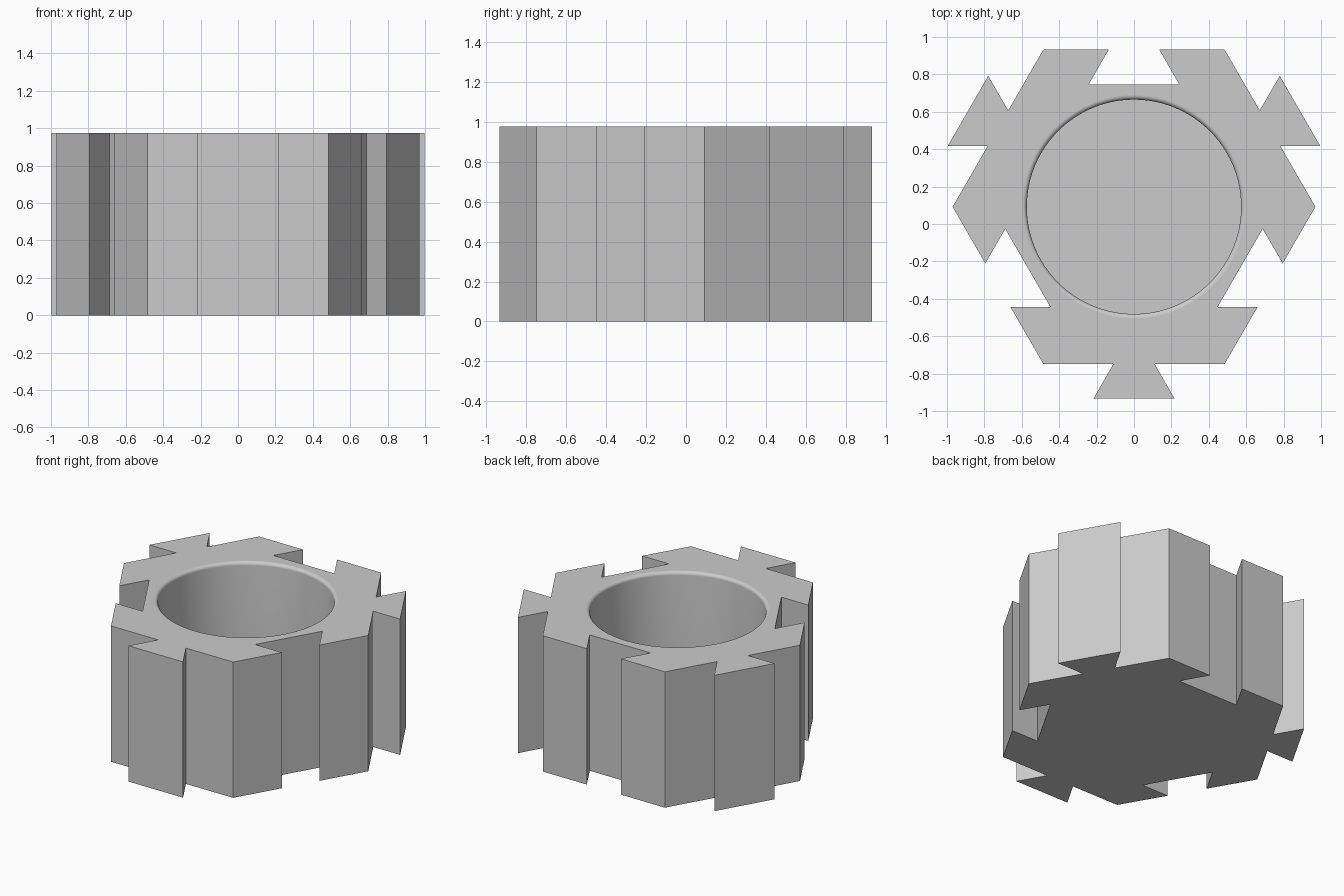
import bpy
import bmesh
from math import sin, cos, pi, radians, sqrt
from mathutils import Matrix, Vector

if "Cube" in bpy.data.objects:
    bpy.data.objects.remove(bpy.data.objects["Cube"], do_unlink=True)

HEIGHT = 0.975
CENTRE_Y = 0.092
APOTHEM = 0.84          # hexagon centre to side
HALF_SIDE = APOTHEM / sqrt(3)
DEPTH = 0.185           # dovetail depth
FLARE = DEPTH / sqrt(3)
HOLE_R = 0.573
FILLET = 0.024
FLOOR = 0.1
SEGMENTS = 96


def hexagon_side(index):
    """One side with a dovetail: tails and sockets alternate."""
    tail = index % 2 == 0
    neck = 0.11 if tail else 0.135
    reach = DEPTH if tail else -DEPTH
    wide = neck + FLARE
    side = [(APOTHEM, -HALF_SIDE), (APOTHEM, -neck), (APOTHEM + reach, -wide),
            (APOTHEM + reach, wide), (APOTHEM, neck)]
    turn = Matrix.Rotation(radians(30 + 60 * index), 3, 'Z')
    return [turn @ Vector((x, y, 0)) for x, y in side]


def ring(bm, radius, z):
    return [bm.verts.new((radius * cos(2 * pi * i / SEGMENTS),
                          radius * sin(2 * pi * i / SEGMENTS), z))
            for i in range(SEGMENTS)]


def bridge(bm, lower, upper, smooth):
    n = len(lower)
    for i in range(n):
        j = (i + 1) % n
        bm.faces.new((lower[i], lower[j], upper[j], upper[i])).smooth = smooth


def loop_edges(bm, verts):
    return [bm.edges.get((v, verts[(i + 1) % len(verts)]))
            for i, v in enumerate(verts)]


bm = bmesh.new()

# Outer wall and underside
outline = [p for k in range(6) for p in hexagon_side(k)]
base = [bm.verts.new(p) for p in outline]
top = [bm.verts.new((p.x, p.y, HEIGHT)) for p in outline]
bridge(bm, base, top, False)
bmesh.ops.triangle_fill(bm, edges=loop_edges(bm, base), use_beauty=True)

# Round cavity with a rounded lip
profile = [(HOLE_R, FLOOR)]
for i in range(9):
    a = pi / 2 * i / 8
    profile.append((HOLE_R + FILLET * (1 - cos(a)),
                    HEIGHT - FILLET * (1 - sin(a))))
rings = [ring(bm, r, z) for r, z in profile]
for lower, upper in zip(rings, rings[1:]):
    bridge(bm, lower, upper, True)
bm.faces.new(rings[0])

# Top face around the cavity
bmesh.ops.triangle_fill(
    bm, edges=loop_edges(bm, top) + loop_edges(bm, rings[-1]), use_beauty=True)

bmesh.ops.recalc_face_normals(bm, faces=bm.faces[:])
# Merge the flat triangles where possible
flat = [e for e in bm.edges if len(e.link_faces) == 2
        and all(abs(f.normal.z) > 0.9999 and not f.smooth for f in e.link_faces)]
bmesh.ops.join_triangles(bm, faces=list({f for e in flat for f in e.link_faces}),
                         angle_face_threshold=0.01, angle_shape_threshold=pi)
bmesh.ops.translate(bm, verts=bm.verts[:], vec=(0, CENTRE_Y, 0))

mesh = bpy.data.meshes.new("hexagonal_cup")
bm.to_mesh(mesh)
bm.free()
cup = bpy.data.objects.new("hexagonal_cup", mesh)
bpy.context.collection.objects.link(cup)

# Plain grey
grey = bpy.data.materials.new("light_grey")
grey.use_nodes = True
colour = (0.6, 0.6, 0.6, 1)
grey.diffuse_color = colour
grey.node_tree.nodes["Principled BSDF"].inputs["Base Color"].default_value = colour
mesh.materials.append(grey)
